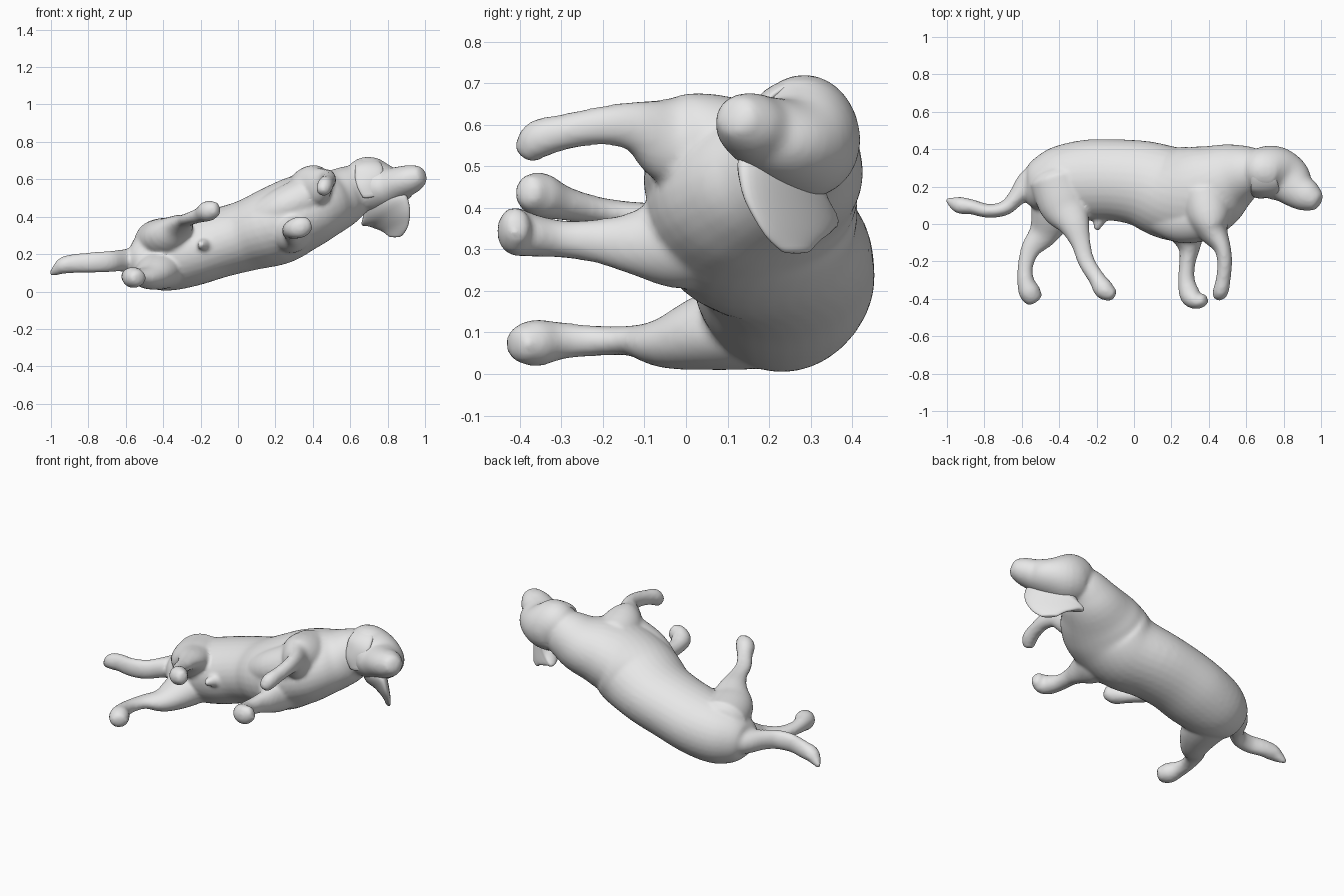
import bpy, bmesh, math
from mathutils import Vector

coat = bpy.data.materials.new("light_grey_coat")
coat.diffuse_color = (0.8, 0.8, 0.8, 1)
SIDES, STEPS = 32, 4


def smooth_path(rows):
    """Catmull-Rom interpolation of (x, y, z, width, depth) rows."""
    rows = [Vector(r) for r in rows]
    out = []
    for i in range(len(rows) - 1):
        p0, p1 = rows[max(i - 1, 0)], rows[i]
        p2, p3 = rows[i + 1], rows[min(i + 2, len(rows) - 1)]
        for s in range(STEPS):
            t = s / STEPS
            out.append(0.5 * (2 * p1 + (p2 - p0) * t
                              + (2 * p0 - 5 * p1 + 4 * p2 - p3) * t * t
                              + (3 * p1 - p0 - 3 * p2 + p3) * t ** 3))
    return out + [rows[-1]]


def loft(name, rows, up=(0, 0, 1)):
    """Tube of elliptical rings with domed ends; width is across, depth along up."""
    path = smooth_path(rows)
    up = Vector(up)
    pos = [Vector(p[:3]) for p in path]
    rings = []
    n = len(pos)
    for i, p in enumerate(path):
        t = (pos[min(i + 1, n - 1)] - pos[max(i - 1, 0)]).normalized()
        rings.append((pos[i], t, p[3], p[4]))

    def dome(ring, sign):
        c, t, a, b = ring
        r = min(a, b) * 0.5 * sign
        return [(c + t * r * h, t, a * k, b * k) for h, k in ((0.6, 0.8), (0.95, 0.35))]

    rings = dome(rings[0], -1)[::-1] + rings + dome(rings[-1], 1)
    bm = bmesh.new()
    loops = []
    for c, t, a, b in rings:
        u = t.cross(up).normalized()
        v = u.cross(t)
        loops.append([bm.verts.new(c + u * a * math.cos(k * math.tau / SIDES)
                                   + v * b * math.sin(k * math.tau / SIDES))
                      for k in range(SIDES)])
    for r, s in zip(loops, loops[1:]):
        for k in range(SIDES):
            j = (k + 1) % SIDES
            bm.faces.new((r[k], r[j], s[j], s[k]))
    bm.faces.new(loops[0][::-1])
    bm.faces.new(loops[-1])
    bmesh.ops.recalc_face_normals(bm, faces=bm.faces)
    for f in bm.faces:
        f.smooth = True
    mesh = bpy.data.meshes.new(name)
    bm.to_mesh(mesh)
    bm.free()
    mesh.materials.append(coat)
    ob = bpy.data.objects.new(name, mesh)
    bpy.context.collection.objects.link(ob)
    return ob


# Torso from rump to neck
torso = loft("body", [
    (-.58, .18, .155, .06, .06), (-.54, .185, .16, .115, .115),
    (-.47, .21, .17, .16, .158), (-.38, .23, .183, .193, .18),
    (-.25, .235, .215, .216, .186), (-.10, .235, .26, .218, .185),
    (.05, .215, .30, .23, .19), (.20, .165, .35, .25, .21),
    (.32, .162, .412, .255, .205), (.42, .20, .455, .235, .19),
    (.52, .25, .49, .187, .165), (.60, .275, .53, .148, .145),
    (.66, .28, .55, .122, .128)])

# Fuller chest between the shoulders, and the small fold under the belly
chest = loft("chest", [
    (.13, .06, .39, .11, .10), (.25, .025, .45, .125, .11), (.36, .03, .50, .125, .115)])
fold = loft("belly_fold", [
    (-.17, .08, .25, .06, .05), (-.185, .02, .25, .035, .035), (-.20, -.025, .25, .018, .02)])

# Head from skull to nose
head = loft("head", [
    (.62, .285, .565, .10, .11), (.68, .285, .576, .129, .145),
    (.75, .275, .56, .142, .14), (.82, .235, .56, .132, .108),
    (.88, .178, .585, .10, .087), (.935, .145, .605, .082, .075),
    (.97, .125, .618, .06, .058)])

# Tail
tail = loft("tail", [
    (-.47, .27, .175, .09, .09), (-.56, .22, .165, .07, .07),
    (-.63, .14, .165, .047, .058), (-.69, .085, .16, .039, .057),
    (-.78, .07, .155, .037, .055), (-.87, .092, .15, .040, .051),
    (-.93, .10, .14, .045, .046), (-.97, .115, .115, .03, .03),
    (-.998, .13, .095, .014, .014)])

# Hind legs
lower_hind = loft("lower_hind_leg", [
    (-.41, .18, .13, .145, .12), (-.44, .05, .10, .115, .093),
    (-.485, -.05, .075, .08, .062), (-.55, -.13, .08, .054, .037),
    (-.58, -.22, .08, .041, .037), (-.58, -.30, .08, .045, .045),
    (-.56, -.36, .075, .058, .057), (-.535, -.40, .072, .05, .045)])
upper_hind = loft("upper_hind_leg", [
    (-.41, .24, .265, .15, .125), (-.37, .10, .295, .135, .105),
    (-.32, 0, .347, .085, .064), (-.285, -.10, .375, .053, .038),
    (-.255, -.20, .39, .045, .034), (-.20, -.29, .41, .044, .041),
    (-.16, -.35, .43, .054, .055), (-.118, -.378, .44, .037, .042)])

# Front legs
upper_front = loft("upper_front_leg", [
    (.38, .17, .53, .13, .12), (.40, .05, .555, .12, .12),
    (.425, -.04, .565, .08, .107), (.47, -.12, .595, .047, .063),
    (.485, -.20, .598, .040, .047), (.478, -.29, .583, .039, .043),
    (.465, -.355, .565, .042, .047), (.45, -.38, .535, .035, .035)])
lower_front = loft("lower_front_leg", [
    (.28, .06, .34, .14, .135), (.285, -.04, .32, .105, .115),
    (.295, -.13, .315, .058, .076), (.285, -.21, .32, .043, .054),
    (.28, -.30, .325, .045, .045), (.30, -.38, .335, .056, .053),
    (.335, -.41, .345, .046, .058), (.375, -.405, .36, .033, .043)])

# Fuse the body parts into one continuous skin and soften the joins
bpy.ops.object.select_all(action='DESELECT')
for part in (torso, chest, fold, head, tail, lower_hind, upper_hind,
             upper_front, lower_front):
    part.select_set(True)
bpy.context.view_layer.objects.active = torso
bpy.ops.object.join()
skin = torso.modifiers.new("skin", 'REMESH')
skin.mode = 'VOXEL'
skin.voxel_size = 0.011
skin.use_smooth_shade = True
soften = torso.modifiers.new("soften", 'SMOOTH')
soften.factor = 0.5
soften.iterations = 6

# Hanging ear and the ear folded over the cheek
loft("hanging_ear", [
    (.75, .25, .48, .12, .06), (.775, .245, .445, .178, .055),
    (.805, .248, .40, .165, .038), (.83, .257, .345, .115, .022),
    (.84, .265, .297, .05, .013)], up=(1, 1, 0))
loft("folded_ear", [
    (.69, .31, .69, .05, .018), (.69, .25, .69, .065, .02),
    (.70, .19, .655, .075, .02), (.70, .16, .585, .07, .018),
    (.71, .155, .51, .045, .015)], up=(0, -.6, .8))
